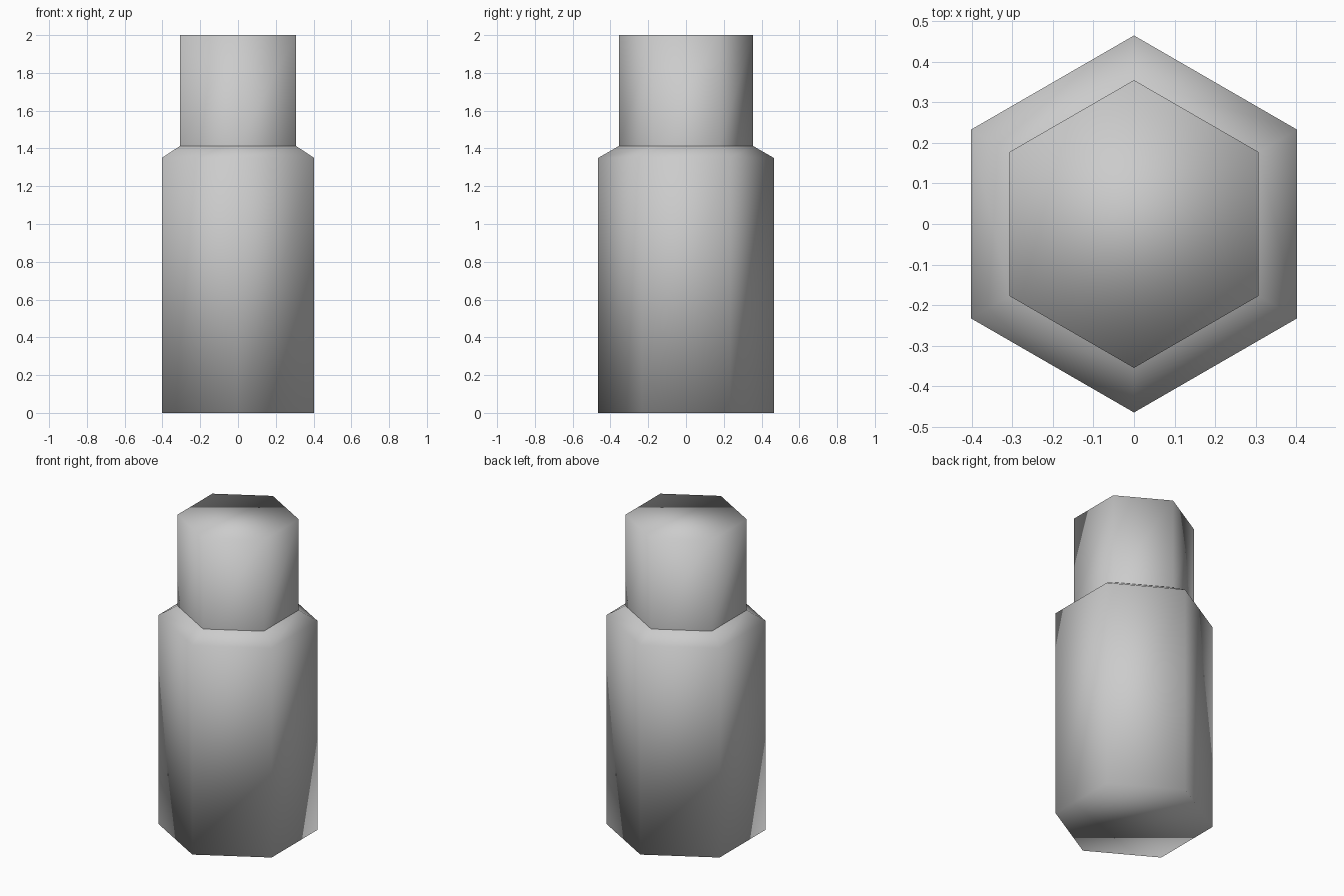
import bpy
import bmesh
from math import cos, sin, pi

SIDES = 6

cube = bpy.data.objects.get("Cube")
if cube:
    bpy.data.objects.remove(cube, do_unlink=True)

grey = bpy.data.materials.new("light_grey")
grey.use_nodes = True
colour = (0.6, 0.6, 0.6, 1)
grey.diffuse_color = colour
grey.node_tree.nodes["Principled BSDF"].inputs["Base Color"].default_value = colour


def hex_solid(name, profile, close_bottom, close_top):
    """Stack hexagonal rings given as (radius, height), smooth shaded."""
    bm = bmesh.new()
    rings = []
    for radius, z in profile:
        angles = [pi / 2 + 2 * pi * i / SIDES for i in range(SIDES)]
        rings.append([bm.verts.new((radius * cos(a), radius * sin(a), z)) for a in angles])
    for low, high in zip(rings, rings[1:]):
        for i in range(SIDES):
            j = (i + 1) % SIDES
            bm.faces.new((low[i], low[j], high[j], high[i]))
    if close_bottom:
        bm.faces.new(rings[0][::-1])
    if close_top:
        bm.faces.new(rings[-1])
    for face in bm.faces:
        face.smooth = True
    mesh = bpy.data.meshes.new(name)
    bm.to_mesh(mesh)
    bm.free()
    mesh.materials.append(grey)
    obj = bpy.data.objects.new(name, mesh)
    bpy.context.collection.objects.link(obj)
    return obj


# Body with sloped shoulder
hex_solid("bottle_body", [(0.465, 0), (0.465, 1.35), (0.355, 1.413)], True, False)

# Cap resting on the shoulder
hex_solid("bottle_cap", [(0.355, 1.413), (0.355, 2)], False, True)
